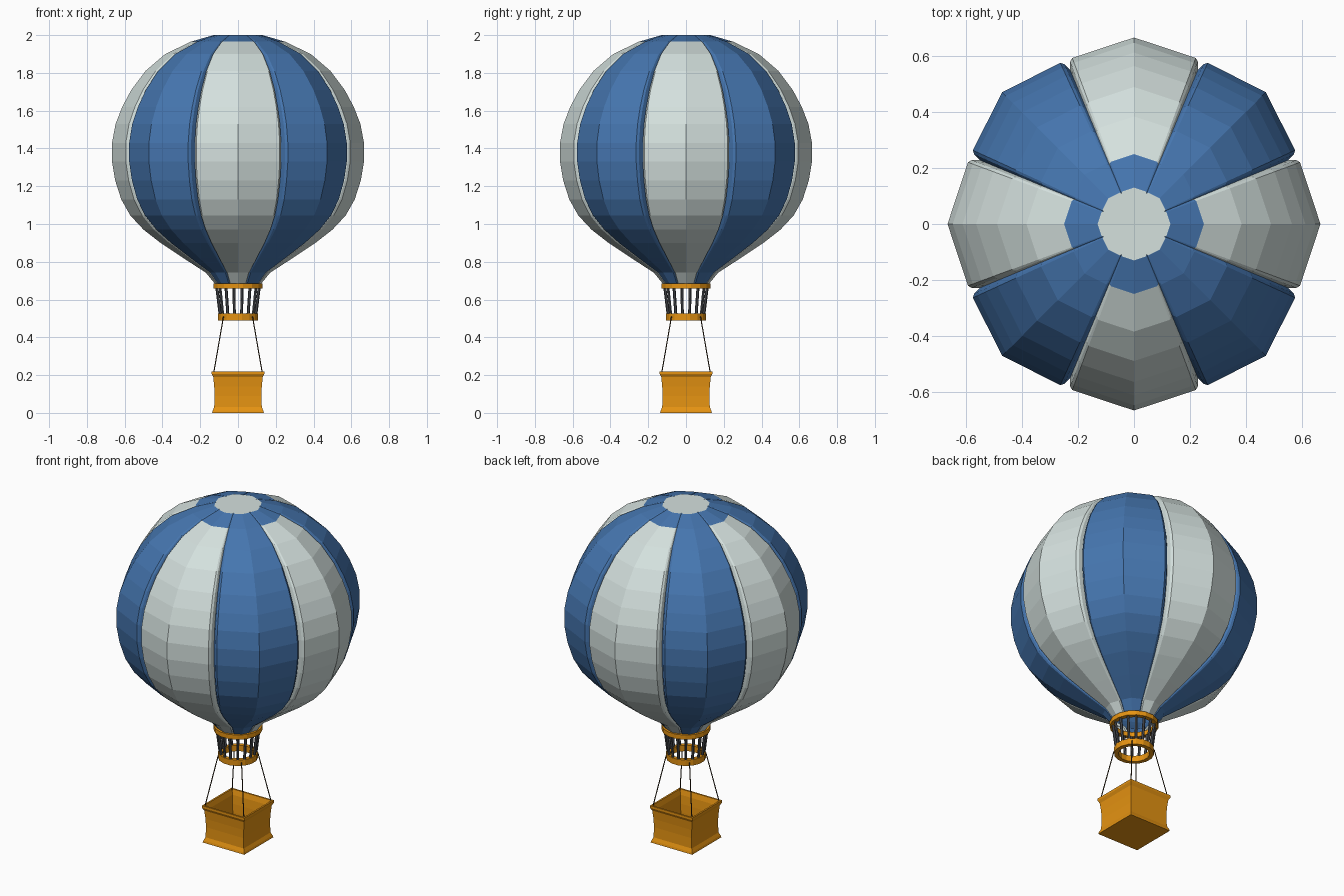
import bpy, bmesh, math
from mathutils import Vector

if "Cube" in bpy.data.objects:
    bpy.data.objects.remove(bpy.data.objects["Cube"])


def material(name, rgb):
    m = bpy.data.materials.new(name)
    m.diffuse_color = (*rgb, 1)
    m.use_nodes = True
    m.node_tree.nodes["Principled BSDF"].inputs["Base Color"].default_value = m.diffuse_color
    return m


BLUE = material("blue cloth", (0.06, 0.18, 0.43))
WHITE = material("pale cloth", (0.66, 0.75, 0.73))
ORANGE = material("orange wicker", (0.78, 0.29, 0.006))
GREY = material("dark grey metal", (0.075, 0.08, 0.09))
BROWN = material("dark rope", (0.05, 0.03, 0.012))


def finish(name, bm, mats):
    me = bpy.data.meshes.new(name)
    bmesh.ops.recalc_face_normals(bm, faces=bm.faces)
    bm.to_mesh(me)
    bm.free()
    for m in mats:
        me.materials.append(m)
    ob = bpy.data.objects.new(name, me)
    bpy.context.collection.objects.link(ob)
    return ob


def loft(bm, profile, spokes, closed=False):
    """Sweep (radius, z) points around spokes of (angle in degrees, radius factor)."""
    rows = [[bm.verts.new((r * f * math.cos(math.radians(a)),
                           r * f * math.sin(math.radians(a)), z))
             for a, f in spokes] for r, z in profile]
    n, faces = len(spokes), []
    for i in range(len(rows) if closed else len(rows) - 1):
        lo, hi = rows[i], rows[(i + 1) % len(rows)]
        for k in range(n):
            j = (k + 1) % n
            faces.append((i, k, bm.faces.new((lo[k], lo[j], hi[j], hi[k]))))
    return rows, faces


def even(n, phase=0.0):
    return [(phase + 360 * k / n, 1) for k in range(n)]


def rods(name, pairs, radius, sides, mat):
    bm = bmesh.new()
    for a, b in pairs:
        a, b = Vector(a), Vector(b)
        rot = (b - a).to_track_quat('Z', 'Y').to_matrix().to_4x4()
        rot.translation = (a + b) / 2
        bmesh.ops.create_cone(bm, cap_ends=True, segments=sides, radius1=radius,
                              radius2=radius, depth=(b - a).length, matrix=rot)
    return finish(name, bm, [mat])


# Envelope: eight two-facet gores with chamfered seams, alternating colours
gore = [(-22.5, 0.895), (-21.5, 0.935), (-20.4, 0.95), (0, 1.0), (20.4, 0.95), (21.5, 0.935)]
spokes = [(g * 45 + a, f) for g in range(8) for a, f in gore]
profile = [(.115, .675), (.17, .742), (.29, .82), (.41, .90), (.50, .97), (.57, 1.045),
           (.618, 1.13), (.650, 1.23), (.667, 1.33), (.667, 1.43), (.648, 1.53),
           (.613, 1.62), (.565, 1.71), (.49, 1.81), (.385, 1.90), (.25, 1.965), (.13, 2.0)]
bm = bmesh.new()
rows, faces = loft(bm, profile, spokes)
for i, k, f in faces:
    collar = i == len(profile) - 2
    f.material_index = 0 if collar else 1 - (k // len(gore)) % 2
bm.faces.new(rows[-1]).material_index = 1      # pale crown
finish("envelope", bm, [BLUE, WHITE])

# Two burner rings
for name, ro, ri, z0, z1 in [("upper_ring", .132, .106, .658, .685),
                             ("lower_ring", .108, .084, .49, .525)]:
    bm = bmesh.new()
    loft(bm, [(ro, z0), (ro, z1), (ri, z1), (ri, z0)], even(16, 11.25), closed=True)
    finish(name, bm, [ORANGE])

# Struts between the rings
pairs = []
for k in range(16):
    c, s = math.cos(math.radians(22.5 * k + 11.25)), math.sin(math.radians(22.5 * k + 11.25))
    pairs.append(((.096 * c, .096 * s, .515), (.115 * c, .115 * s, .67)))
rods("ring_struts", pairs, .008, 6, GREY)

# Ropes down to the basket corners
rods("basket_ropes", [((.077 * x, .077 * y, .51), (.129 * x, .129 * y, .21))
                      for x in (-1, 1) for y in (-1, 1)], .003, 5, BROWN)

# Open square basket with waisted sides
q = math.sqrt(2)
outer = [(.137, 0), (.134, .012), (.126, .03), (.124, .09), (.126, .14), (.131, .19), (.14, .207), (.14, .22)]
inner = [(.13, .22), (.122, .19), (.117, .14), (.115, .09), (.117, .015)]
bm = bmesh.new()
rows, _ = loft(bm, [(r * q, z) for r, z in outer + inner], even(4, 45))
bm.faces.new(rows[0])
bm.faces.new(rows[-1])
finish("basket", bm, [ORANGE])
